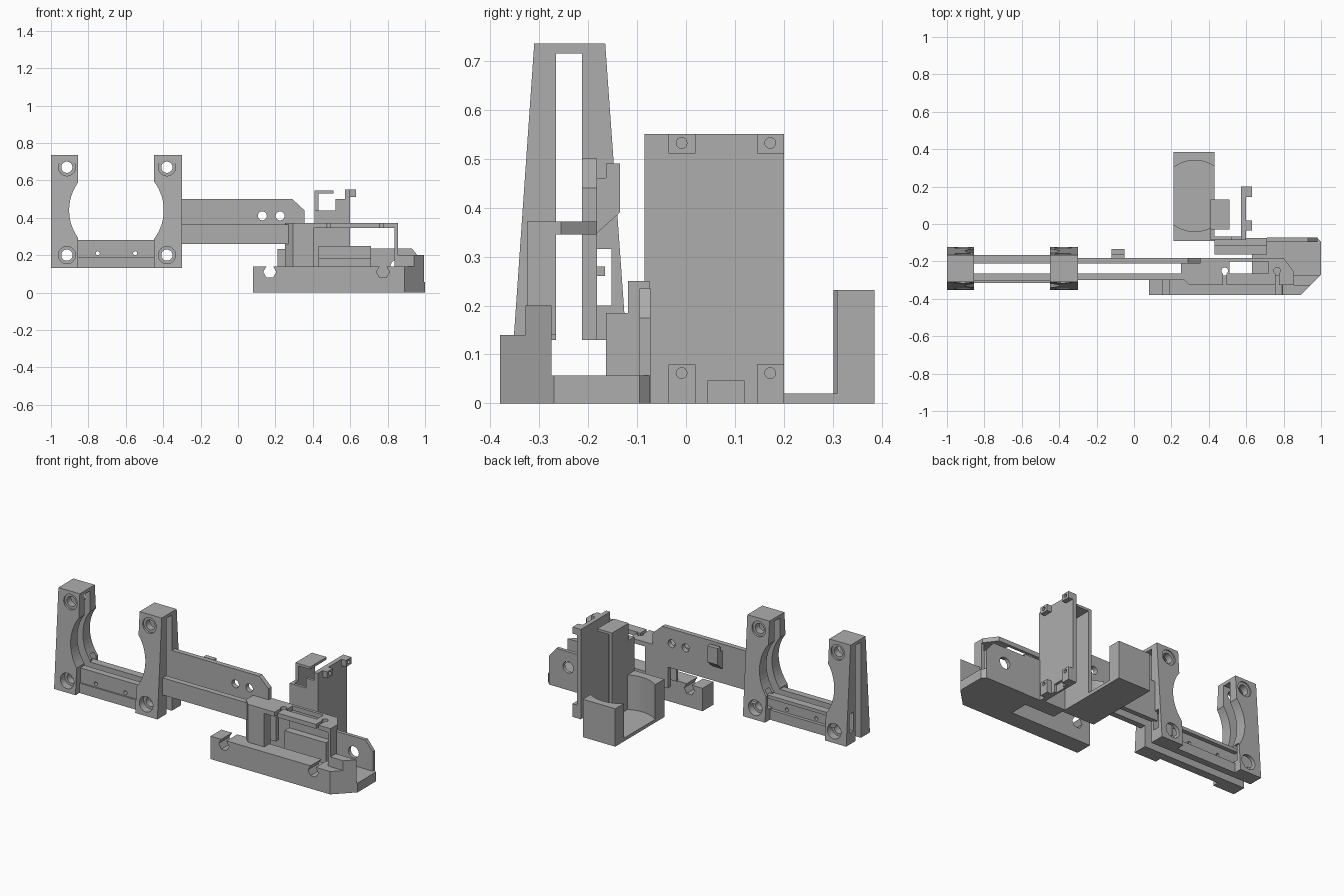
import bpy, bmesh, math
from mathutils import Matrix

if "Cube" in bpy.data.objects:
    bpy.data.objects.remove(bpy.data.objects["Cube"], do_unlink=True)

grey = bpy.data.materials.new("plain_grey")
grey.use_nodes = True
colour = (0.42, 0.42, 0.42, 1)
grey.diffuse_color = colour
grey.node_tree.nodes["Principled BSDF"].inputs["Base Color"].default_value = colour


def finish(name, bm):
    bmesh.ops.recalc_face_normals(bm, faces=bm.faces)
    mesh = bpy.data.meshes.new(name)
    bm.to_mesh(mesh)
    bm.free()
    mesh.materials.append(grey)
    ob = bpy.data.objects.new(name, mesh)
    bpy.context.collection.objects.link(ob)
    return ob


def prism(name, axis, points, lo, hi):
    """Extrude a 2D profile along an axis: x uses (y, z), y uses (x, z), z uses (x, y)."""
    place = {"x": lambda a, b, t: (t, a, b),
             "y": lambda a, b, t: (a, t, b),
             "z": lambda a, b, t: (a, b, t)}[axis]
    bm = bmesh.new()
    face = bm.faces.new([bm.verts.new(place(a, b, lo)) for a, b in points])
    side = bmesh.ops.extrude_face_region(bm, geom=[face])["geom"]
    move = place(0, 0, hi - lo)
    bmesh.ops.translate(bm, vec=move, verts=[v for v in side if isinstance(v, bmesh.types.BMVert)])
    return finish(name, bm)


def box(name, x, y, z):
    return prism(name, "z", [(x[0], y[0]), (x[1], y[0]), (x[1], y[1]), (x[0], y[1])], *z)


def rod(axis, a, b, r, lo, hi, n=32):
    ring = [(a + r * math.cos(math.tau * i / n), b + r * math.sin(math.tau * i / n)) for i in range(n)]
    return prism("cutter", axis, ring, lo, hi)


def cut(ob, *cutters):
    for c in cutters:
        c.hide_render = True
        mod = ob.modifiers.new("cut", "BOOLEAN")
        mod.operation = "DIFFERENCE"
        mod.solver = "EXACT"
        mod.object = c
    bpy.context.view_layer.update()
    done = bpy.data.meshes.new_from_object(ob.evaluated_get(bpy.context.evaluated_depsgraph_get()))
    ob.modifiers.clear()
    ob.data = done
    for c in cutters:
        bpy.data.objects.remove(c, do_unlink=True)
    return ob


# Tapered, slotted posts either side of the round opening
SLOT = (-0.265, -0.212)
for name, x0, x1, hole in (("right_post", -1, -0.855, -0.915), ("left_post", -0.45, -0.3, -0.38)):
    side = -0.95 if x0 == -1 else -0.35
    post = prism(name, "x", [(-0.352, 0.13), (-0.122, 0.13), (-0.165, 0.735), (-0.31, 0.735)],
                 *((x0, -0.8) if x0 == -1 else (-0.5, x1)))
    trim = box("cutter", (-0.855, -0.45), (-0.5, 0), (0, 1))
    tools = [trim, rod("y", -0.65, 0.44, 0.253, -0.5, 0, 64),
             box("cutter", (-1.2, 0), SLOT, (0, 0.715)),
             box("cutter", (-1.2, 0), (-0.192, -0.152), (0.2, 0.315))]
    for z in (0.2, 0.67):
        tools += [rod("y", hole, z, 0.03, -0.5, 0)]
        tools += [rod("y", hole, z, 0.046, -0.5, -0.305), rod("y", hole, z, 0.046, -0.17, 0)]
    cut(post, *tools)

# Rails that join the posts, with pin holes
rails = [("front_rail", (-0.305, -0.265), (0.13, 0.28)),
         ("front_rail_foot", (-0.315, -0.305), (0.13, 0.19)),
         ("back_rail", (-0.212, -0.19), (0.13, 0.28)),
         ("back_rail_foot", (-0.19, -0.17), (0.13, 0.19)),
         ("back_rail_ledge", (-0.19, -0.165), (0.26, 0.28))]
for name, y, z in rails:
    rail = box(name, (-0.87, -0.43), y, z)
    if name in ("front_rail", "back_rail"):
        cut(rail, *[rod("y", x, 0.21, 0.011, -0.5, 0, 16) for x in (-0.75, -0.55)])

# Arm from the frame to the base
arm = prism("back_arm", "y", [(-0.32, 0.26), (0.26, 0.26), (0.26, 0.345), (0.355, 0.345), (0.355, 0.44),
                              (0.29, 0.5), (-0.32, 0.5)], -0.212, -0.182)
cut(arm, *[rod("y", x, 0.41, 0.024, -0.5, 0) for x in (0.13, 0.225)])
box("front_arm", (-0.32, 0.27), (-0.3, -0.265), (0.26, 0.365))
prism("arm_clip", "x", [(-0.185, 0.345), (-0.135, 0.39), (-0.135, 0.49), (-0.163, 0.49),
                        (-0.163, 0.46), (-0.185, 0.46)], -0.12, -0.05)

# Front beam of the base with hexagonal nut holes
beam = prism("front_beam", "z", [(0.08, -0.38), (0.89, -0.38), (0.995, -0.275), (0.08, -0.275)], 0, 0.14)
cut(beam, *[rod("y", x, 0.11, 0.035, -0.5, 0, 6) for x in (0.17, 0.775)])
prism("corner_block", "z", [(0.855, -0.328), (0.942, -0.328), (0.995, -0.275), (0.855, -0.275)], 0.14, 0.2)
prism("base_floor", "z", [(0.63, -0.275), (0.995, -0.275), (1, -0.27), (1, -0.095), (0.98, -0.075),
                          (0.63, -0.075)], 0, 0.057)
wall = prism("base_back_wall", "y", [(0.71, 0), (0.98, 0), (0.98, 0.175), (0.93, 0.235), (0.71, 0.235)],
             -0.095, -0.073)
cut(wall, rod("y", 0.85, 0.14, 0.035, -0.2, 0))
prism("stepped_block", "x", [(-0.163, 0), (-0.075, 0), (-0.075, 0.25), (-0.118, 0.25), (-0.118, 0.185),
                             (-0.163, 0.185)], 0.43, 0.71)

# Open housing above the beam
prism("housing_front_wall", "z", [(0.25, -0.28), (0.295, -0.325), (0.405, -0.325), (0.405, -0.265),
                                  (0.25, -0.265)], 0.14, 0.35)
box("housing_back_wall", (0.25, 0.405), (-0.212, -0.182), (0.13, 0.35))
box("housing_column", (0.838, 0.855), (-0.325, -0.265), (0.14, 0.35))
roof = prism("housing_roof", "z", [(0.25, -0.28), (0.295, -0.325), (0.855, -0.325), (0.855, -0.255),
                                   (0.8, -0.182), (0.25, -0.182)], 0.345, 0.372)
slots = [box("cutter", (0.51, 0.72), (-0.265, -0.2), (0.3, 0.4))]
for x in (0.485, 0.765):
    slots += [rod("z", x, -0.25, 0.018, 0.3, 0.4, 16),
              box("cutter", (x - 0.009, x + 0.009), (-0.35, -0.255), (0.3, 0.4))]
cut(roof, *slots)

# Upright board holder with four drilled tabs
plate = box("board_plate", (0.573, 0.6), (-0.085, 0.2), (0, 0.55))
cut(plate, box("cutter", (0.585, 0.7), (0.045, 0.118), (-0.1, 0.047)))
for y0 in (-0.036, 0.145):
    for z0, z1, zh in ((0, 0.08, 0.062), (0.51, 0.55, 0.532)):
        tab = box("board_tab", (0.6, 0.63), (y0, y0 + 0.055), (z0, z1))
        cut(tab, rod("x", y0 + 0.027, zh, 0.011, 0.605, 0.7, 16))
prism("channel_wall", "y", [(0.41, 0), (0.58, 0), (0.58, 0.5), (0.52, 0.5), (0.52, 0.44), (0.41, 0.44)],
      -0.085, -0.068)
box("channel_side", (0.41, 0.43), (-0.085, 0.13), (0, 0.44))
box("channel_side_top", (0.41, 0.43), (-0.03, 0.13), (0.44, 0.545))
box("channel_flap", (0.43, 0.51), (-0.03, 0.13), (0.53, 0.545))

# Tray with a round hollow between two end blocks
tray = prism("tray", "x", [(-0.09, 0), (0.385, 0), (0.385, 0.232), (0.285, 0.232), (0.285, 0.02),
                           (0.02, 0.02), (0.02, 0.232), (-0.09, 0.232)], 0.21, 0.43)
cut(tray, rod("z", 0.325, 0.15, 0.19, 0.02, 0.5, 64))
